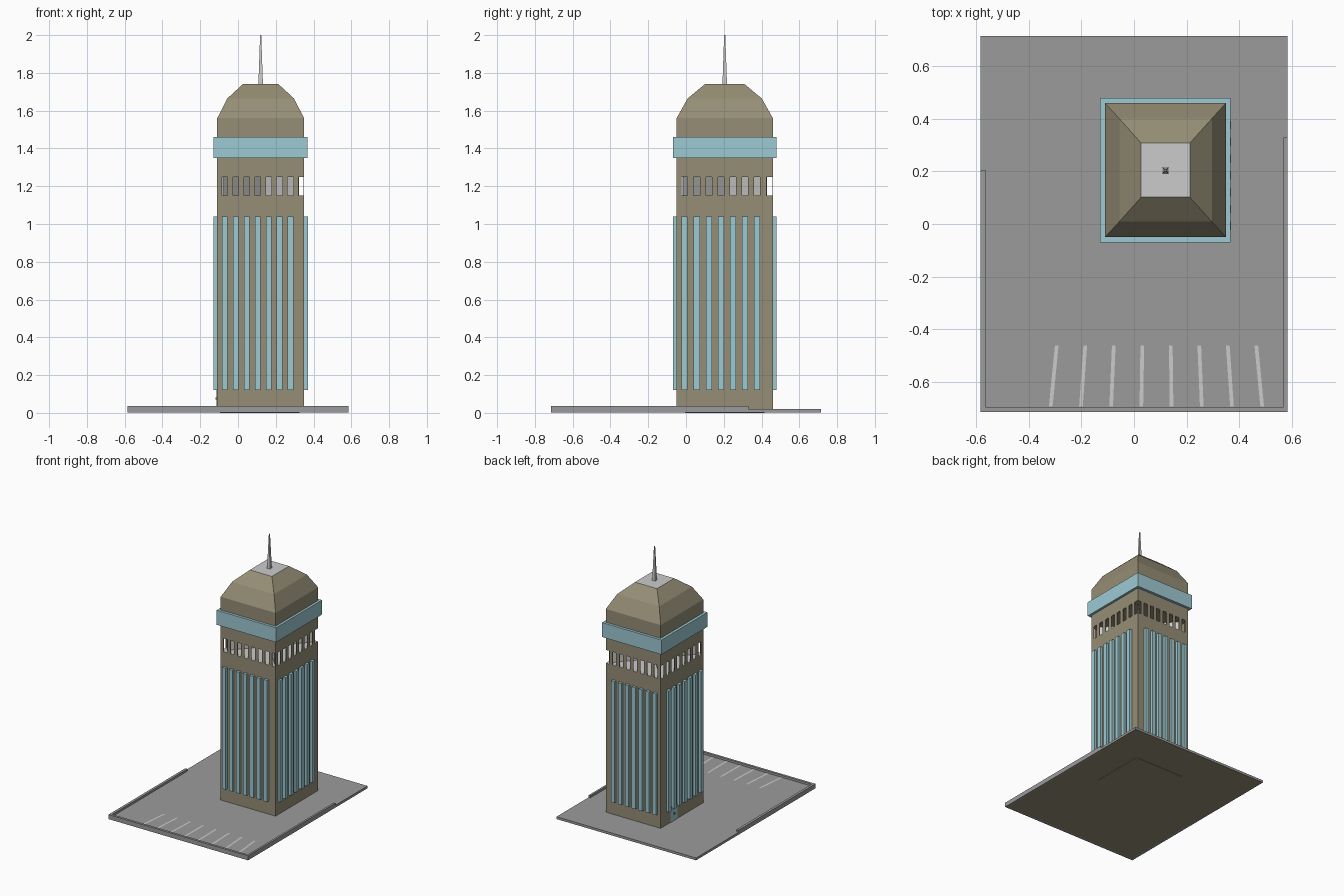
import bpy, bmesh, math
from mathutils import Vector, Matrix

if "Cube" in bpy.data.objects:
    bpy.data.objects.remove(bpy.data.objects["Cube"])


def mat(name, r, g, b):
    m = bpy.data.materials.new(name)
    m.diffuse_color = (r, g, b, 1)
    m.use_nodes = True
    m.node_tree.nodes["Principled BSDF"].inputs["Base Color"].default_value = m.diffuse_color
    return m


STONE = mat("olive_stone", 0.30, 0.27, 0.18)
GLASS = mat("pale_blue_glass", 0.34, 0.59, 0.65)
PAVING = mat("grey_paving", 0.33, 0.33, 0.33)
LIGHT = mat("light_grey", 0.60, 0.60, 0.60)
KNOB = mat("orange_brass", 0.55, 0.22, 0.04)


def finish(name, bm, mats, rule=None):
    bmesh.ops.recalc_face_normals(bm, faces=bm.faces)
    if rule:
        for f in bm.faces:
            f.normal_update()
            f.material_index = rule(f)
    me = bpy.data.meshes.new(name)
    bm.to_mesh(me)
    bm.free()
    for m in mats:
        me.materials.append(m)
    ob = bpy.data.objects.new(name, me)
    bpy.context.collection.objects.link(ob)
    return ob


def add_box(bm, x0, x1, y0, y1, z0, z1):
    m = Matrix.Translation(((x0 + x1) / 2, (y0 + y1) / 2, (z0 + z1) / 2))
    m = m @ Matrix.Diagonal((x1 - x0, y1 - y0, z1 - z0, 1))
    bmesh.ops.create_cube(bm, size=1, matrix=m)


def boxes(name, items, mats, rule=None):
    bm = bmesh.new()
    for it in items:
        add_box(bm, *it)
    return finish(name, bm, mats, rule)


def stack(name, levels, mats, rule=None):
    """Rectangular rings (half x, half y, z) around the tower axis, joined."""
    bm = bmesh.new()
    rings = [[bm.verts.new((CX + sx * a, CY + sy * b, z))
              for sx, sy in ((-1, -1), (1, -1), (1, 1), (-1, 1))]
             for a, b, z in levels]
    for lo, hi in zip(rings, rings[1:]):
        for i in range(4):
            j = (i + 1) % 4
            bm.faces.new((lo[i], lo[j], hi[j], hi[i]))
    bm.faces.new(rings[0][::-1])
    bm.faces.new(rings[-1])
    return finish(name, bm, mats, rule)


CX, CY = 0.12, 0.205            # tower axis
X0, X1, Y0, Y1 = -0.11, 0.35, -0.05, 0.46

# Ground slab with stone underside, foundation and curbs
boxes("ground_slab", [(-0.585, 0.585, -0.715, 0.715, 0.002, 0.02)],
      [PAVING, STONE], lambda f: 1 if f.normal.z < -0.5 else 0)
boxes("foundation", [(-0.095, 0.325, -0.005, 0.415, 0, 0.015)], [STONE])
boxes("curbs", [(-0.585, 0.585, -0.715, -0.697, 0.002, 0.036),
                (-0.585, -0.566, -0.697, 0.205, 0.002, 0.036),
                (0.57, 0.585, -0.697, 0.33, 0.002, 0.036)], [PAVING])

# Parking lines, fanned slightly
bm = bmesh.new()
for k in range(8):
    xt, xb, w = -0.294 + k * 0.1085, -0.317 + k * 0.115, 0.007
    low = [bm.verts.new(p) for p in ((xb - w, -0.695, 0.022), (xb + w, -0.695, 0.022),
                                     (xt + w, -0.463, 0.022), (xt - w, -0.463, 0.022))]
    bm.faces.new(low)
lines = finish("parking_lines", bm, [LIGHT])
for p in lines.data.polygons:
    if p.normal.z < 0:
        p.flip()

# Tower shaft up to the open gallery, and the block above it
boxes("tower_shaft", [(X0, X1, Y0, Y1, 0.015, 1.15)], [STONE, LIGHT],
      lambda f: 1 if f.normal.z > 0.5 else 0)
boxes("tower_top", [(X0, X1, Y0, Y1, 1.25, 1.56)], [STONE])

# Gallery piers: thin walls between eight openings per side
FX, PX, WX = -0.085, 0.058, 0.030
FY, PY, WY = -0.023, 0.064, 0.032
T = 0.003
piers = []
for k in range(8):
    a = X0 if k == 0 else FX + PX * (k - 1) + WX
    b = FX + PX * k
    piers += [(a, b, Y0, Y0 + T, 1.15, 1.25), (a, b, Y1 - T, Y1, 1.15, 1.25)]
    a = Y0 if k == 0 else FY + PY * (k - 1) + WY
    b = FY + PY * k
    piers += [(X0, X0 + T, a, b, 1.15, 1.25), (X1 - T, X1, a, b, 1.15, 1.25)]
boxes("gallery_piers", piers, [STONE])

# Crossed diagonal partitions inside the gallery
bm = bmesh.new()
for s in (-1, 1):
    ang = s * math.atan2(0.255, 0.23)
    m = (Matrix.Translation((CX, CY, 1.2)) @ Matrix.Rotation(ang, 4, 'Z')
         @ Matrix.Diagonal((0.60, 0.004, 0.1, 1)))
    bmesh.ops.create_cube(bm, size=1, matrix=m)
finish("gallery_partitions", bm, [LIGHT])

# Vertical glass fins running through the shaft in both directions
boxes("glass_fins_front_back",
      [(FX + PX * k, FX + PX * k + WX, Y0 - 0.02, Y1 + 0.02, 0.12, 1.04) for k in range(7)], [GLASS])
boxes("glass_fins_sides",
      [(X0 - 0.02, X1 + 0.02, FY + PY * k, FY + PY * k + WY, 0.12, 1.04) for k in range(7)], [GLASS])

# Glass band
boxes("glass_band", [(X0 - 0.02, X1 + 0.018, Y0 - 0.02, Y1 + 0.02, 1.35, 1.46)], [GLASS])

# Faceted roof with light flat top, and spire
stack("roof", [(0.23, 0.255, 1.56), (0.176, 0.196, 1.665), (0.0925, 0.103, 1.742)],
      [STONE, LIGHT], lambda f: 1 if f.normal.z > 0.99 else 0)
stack("spire", [(0.012, 0.012, 1.742), (0.003, 0.003, 2.0)], [LIGHT])

# Door on the left side with knob
boxes("door", [(X0 - 0.003, X0, 0.265, 0.345, 0.02, 0.135)], [GLASS])
boxes("door_knob", [(X0 - 0.009, X0 - 0.003, 0.298, 0.310, 0.07, 0.082)], [KNOB])
